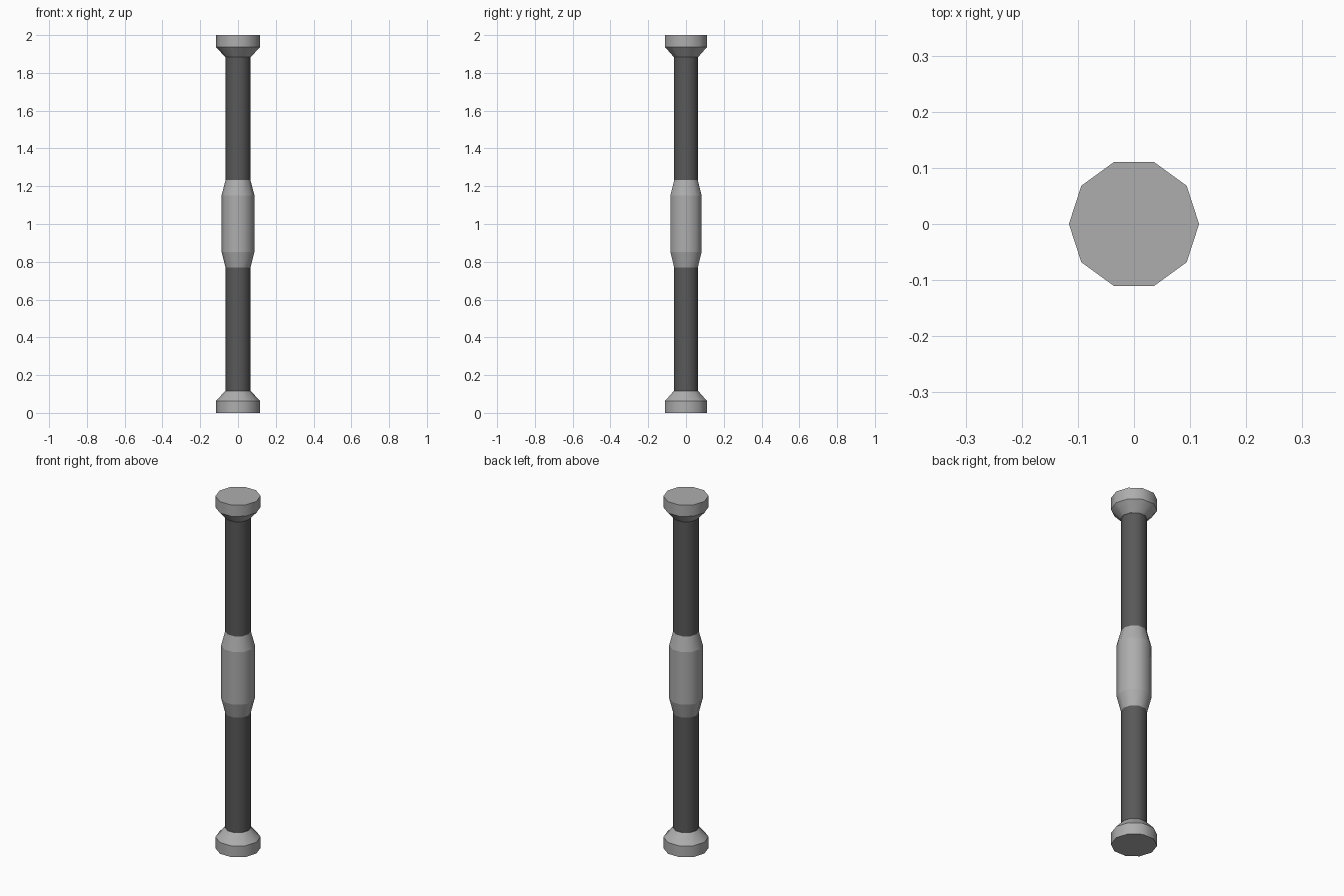
import bpy, bmesh
from math import cos, sin, tau

if "Cube" in bpy.data.objects:
    bpy.data.objects.remove(bpy.data.objects["Cube"])

SIDES = 10


def grey(name, v):
    mat = bpy.data.materials.new(name)
    mat.diffuse_color = (v, v, v, 1)
    mat.use_nodes = True
    mat.node_tree.nodes["Principled BSDF"].inputs["Base Color"].default_value = mat.diffuse_color
    return mat


dark, mid = grey("dark_grey", 0.10), grey("mid_grey", 0.42)


def lathe(name, profile, material):
    """Closed ten-sided turned part from (radius, z) rings, bottom to top."""
    bm = bmesh.new()
    rings = [[bm.verts.new((r * cos(tau * i / SIDES), r * sin(tau * i / SIDES), z))
              for i in range(SIDES)] for r, z in profile]
    for low, high in zip(rings, rings[1:]):
        for i in range(SIDES):
            j = (i + 1) % SIDES
            face = bm.faces.new((low[i], low[j], high[j], high[i]))
            face.smooth = True
    bm.faces.new(rings[0][::-1])
    bm.faces.new(rings[-1])
    # Round around the axis, crisp along each ring
    for e in bm.edges:
        a, b = e.verts
        e.smooth = abs(a.co.z - b.co.z) > 1e-5
    mesh = bpy.data.meshes.new(name)
    bm.to_mesh(mesh)
    bm.free()
    mesh.materials.append(material)
    obj = bpy.data.objects.new(name, mesh)
    bpy.context.collection.objects.link(obj)
    return obj


# End caps, the top one mirrored about mid height
cap = [(0.116, 0), (0.116, 0.064), (0.067, 0.117)]
lathe("bottom_cap", cap, mid)
lathe("top_cap", [(r, 2 - z) for r, z in reversed(cap)], mid)

# Central grip with tapered ends
lathe("grip", [(0.066, 0.77), (0.087, 0.853), (0.087, 1.152), (0.066, 1.232)], mid)

# Dark shaft sections between grip and caps
lathe("lower_shaft", [(0.066, 0.10), (0.066, 0.78)], dark)
lathe("upper_shaft", [(0.066, 1.22), (0.066, 1.90)], dark)
